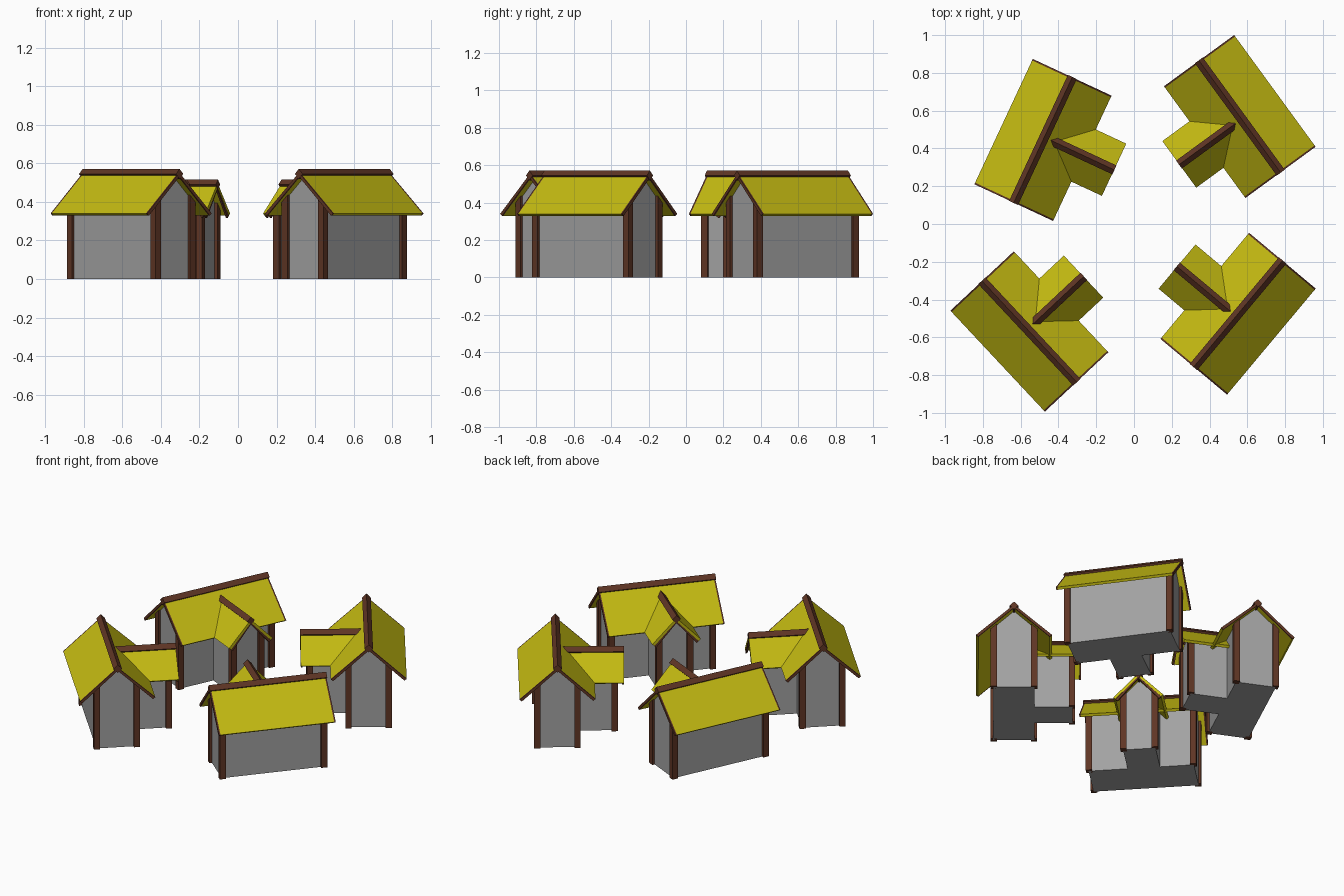
import bpy, bmesh, math
from mathutils import Matrix

if "Cube" in bpy.data.objects:
    bpy.data.objects.remove(bpy.data.objects["Cube"])


def material(name, rgb):
    m = bpy.data.materials.new(name)
    m.diffuse_color = (*rgb, 1)
    m.use_nodes = True
    m.node_tree.nodes["Principled BSDF"].inputs["Base Color"].default_value = m.diffuse_color
    return m


GREY = material("wall grey", (0.36, 0.36, 0.36))
YELLOW = material("roof yellow", (0.56, 0.50, 0.006))
BROWN = material("timber brown", (0.115, 0.036, 0.018))


def prism(name, profile, t0, t1, along, mat, place, shift=0.0):
    """Extrude a (side, height) profile along local 'x' or 'y'."""
    bm = bmesh.new()
    rings = []
    for t in (t0, t1):
        rings.append([bm.verts.new((s, t, z) if along == 'y' else (t, s + shift, z))
                      for s, z in profile])
    n = len(profile)
    bm.faces.new(rings[0])
    bm.faces.new(rings[1])
    for i in range(n):
        j = (i + 1) % n
        bm.faces.new((rings[0][i], rings[0][j], rings[1][j], rings[1][i]))
    bmesh.ops.recalc_face_normals(bm, faces=bm.faces)
    me = bpy.data.meshes.new(name)
    bm.to_mesh(me)
    bm.free()
    me.materials.append(mat)
    ob = bpy.data.objects.new(name, me)
    ob.matrix_world = place
    bpy.context.collection.objects.link(ob)


def roof_profile(half, eave, ridge, drop=0.0):
    k = 0.014
    return [(-half, eave - drop), (0, ridge - drop), (half, eave - drop),
            (half - k, eave - 0.011 - drop), (0, ridge - 0.021 - drop),
            (-half + k, eave - 0.011 - drop)]


def block(part, along, place, shift, half, ridge, wall, roof, post_s, post_ts, rims,
          rim_drop, beam_z, beam):
    """One gabled block: walls, posts, roof, gable rims and ridge beam."""
    eave, r = 0.34, 0.019
    slope = (ridge - eave) / half

    def under(s):
        return ridge - 0.012 - slope * abs(s)

    # Walls with pointed gables
    w = post_s + 0.003
    prism(part + "_walls", [(-w, 0), (w, 0), (w, under(w)), (0, under(0)), (-w, under(w))],
          *wall, along, GREY, place, shift)
    # Corner posts cut to the roof slope
    for side in (-1, 1):
        for t in post_ts:
            a, b = side * post_s - r, side * post_s + r
            prism(part + "_post", [(a, 0), (b, 0), (b, under(b)), (a, under(a))],
                  t - r, t + r, along, BROWN, place, shift)
    # Roof slab
    prism(part + "_roof", roof_profile(half, eave, ridge), *roof, along, YELLOW, place, shift)
    # Timber rims at the gables
    for t0, t1 in rims:
        prism(part + "_gable_rim", roof_profile(half - rim_drop, eave, ridge, rim_drop),
              t0, t1, along, BROWN, place, shift)
    # Diamond ridge beam
    d = 0.026
    prism(part + "_ridge_beam", [(-d, beam_z), (0, beam_z + d), (d, beam_z), (0, beam_z - d)],
          *beam, along, BROWN, place, shift)


# Four houses around the yard: centre and wing direction
HOUSES = [(-0.482, 0.445, -25.0), (0.56, 0.569, -143.9),
          (-0.554, -0.569, 43.1), (0.551, -0.475, 140.1)]

for i, (x, y, deg) in enumerate(HOUSES, 1):
    place = Matrix.Translation((x, y, 0)) @ Matrix.Rotation(math.radians(deg), 4, 'Z')
    block(f"house_{i}_main", 'y', place, 0, 0.23, 0.552, (-0.321, 0.321), (-0.357, 0.357),
          0.122, (-0.318, 0.318), [(-0.366, -0.357), (0.357, 0.366)], 0.0,
          0.545, (-0.368, 0.368))
    block(f"house_{i}_wing", 'x', place, 0.016, 0.1525, 0.498, (0.1, 0.355), (0.05, 0.408),
          0.096, (0.352,), [(0.396, 0.407)], 0.012,
          0.49, (0.04, 0.41))
